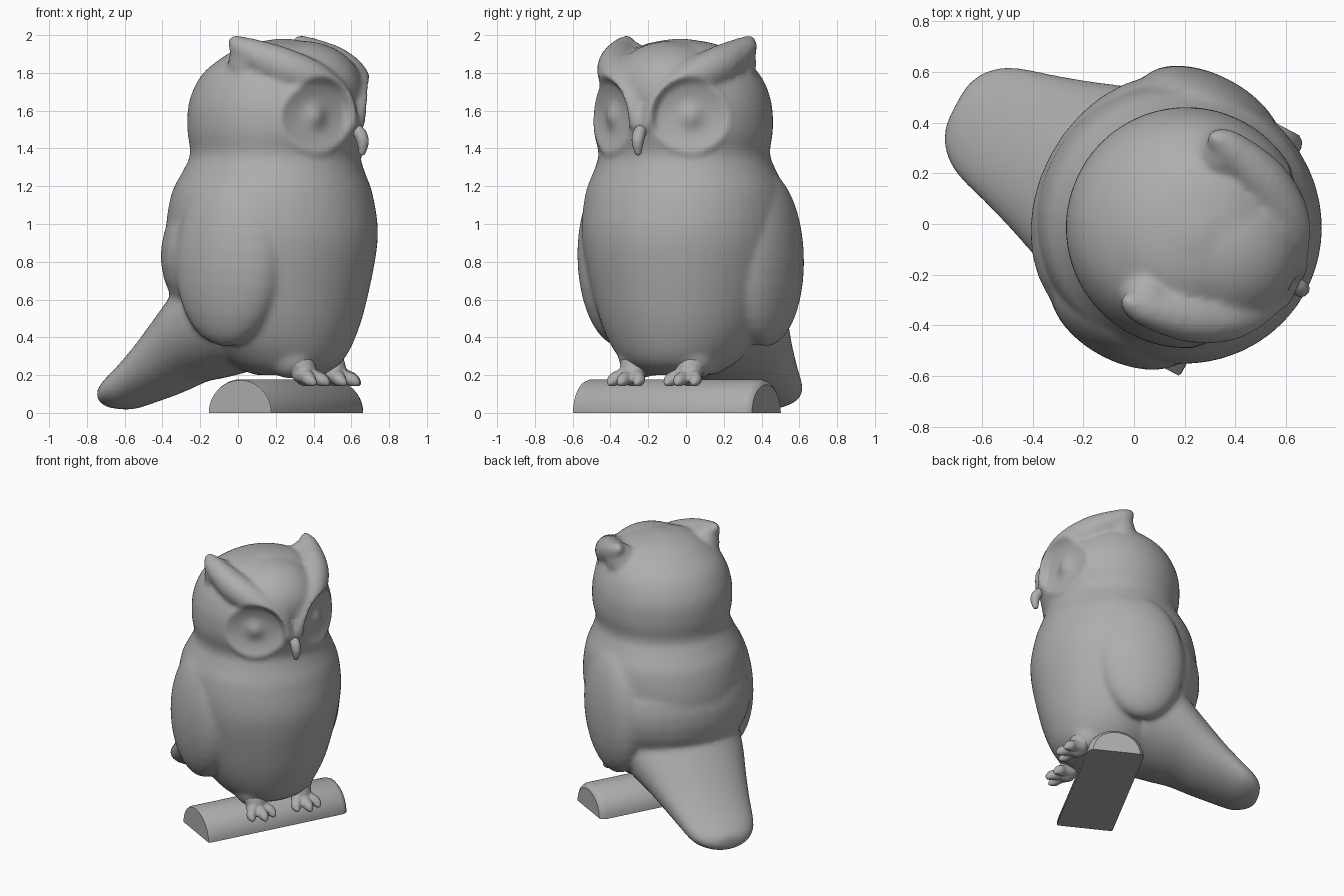
import bpy, bmesh, math
from mathutils import Matrix, Vector

if "Cube" in bpy.data.objects:
    bpy.data.objects.remove(bpy.data.objects["Cube"])

# The owl is built facing +x, then turned towards its final heading
PLACE = Matrix.Translation((0.18, 0, 0)) @ Matrix.Rotation(math.radians(-28), 4, 'Z')

clay = bpy.data.materials.new("grey_clay")
clay.diffuse_color = (0.42, 0.42, 0.42, 1)
clay.use_nodes = True
clay.node_tree.nodes["Principled BSDF"].inputs["Base Color"].default_value = clay.diffuse_color


def smooth_rows(rows, steps):
    """Catmull-Rom interpolation of a short list of tuples."""
    pts = [Vector(r) for r in rows]
    out = []
    for i in range(len(pts) - 1):
        a, b, c, d = pts[max(i - 1, 0)], pts[i], pts[i + 1], pts[min(i + 2, len(pts) - 1)]
        for k in range(steps):
            t = k / steps
            out.append(0.5 * (2 * b + (c - a) * t + (2 * a - 5 * b + 4 * c - d) * t * t
                              + (3 * b - a - 3 * c + d) * t ** 3))
    return out + [pts[-1]]


def loft(bm, rings, n=48):
    """Skin elliptical rings given as (centre, axis a, axis b)."""
    loops = []
    for c, a, b in rings:
        loops.append([bm.verts.new(c + a * math.cos(2 * math.pi * i / n)
                                   + b * math.sin(2 * math.pi * i / n)) for i in range(n)])
    for lo, hi in zip(loops, loops[1:]):
        for i in range(n):
            j = (i + 1) % n
            bm.faces.new((lo[i], lo[j], hi[j], hi[i]))
    bm.faces.new(loops[0][::-1])
    bm.faces.new(loops[-1])


def ball(bm, centre, radii, tilt=0, n=32):
    """Ellipsoid, lofted from pole to pole."""
    rot = Matrix.Rotation(tilt, 3, 'Y')
    rings = []
    for i in range(n // 2):
        t = -1.5 + 3.0 * i / (n // 2 - 1)
        rings.append((Vector(centre) + rot @ Vector((0, 0, radii[2] * math.sin(t))),
                      rot @ Vector((radii[0] * math.cos(t), 0, 0)),
                      rot @ Vector((0, radii[1] * math.cos(t), 0))))
    loft(bm, rings, n)


def chain(bm, rows, steps=5):
    """Tapered rounded limb along points (x, y, z, radius)."""
    for p in smooth_rows(rows, steps):
        ball(bm, p[:3], (p[3],) * 3, n=14)


def make(name, bm):
    bmesh.ops.recalc_face_normals(bm, faces=bm.faces)
    me = bpy.data.meshes.new(name)
    bm.to_mesh(me)
    bm.free()
    ob = bpy.data.objects.new(name, me)
    bpy.context.collection.objects.link(ob)
    me.materials.append(clay)
    return ob


def soften(ob, iterations):
    s = ob.modifiers.new("soften", 'SMOOTH')
    s.factor = 0.5
    s.iterations = iterations


def fuse(ob, voxel, iterations):
    """Blend overlapping volumes into one soft skin."""
    m = ob.modifiers.new("fuse", 'REMESH')
    m.mode = 'VOXEL'
    m.voxel_size = voxel
    soften(ob, iterations)
    dg = bpy.context.evaluated_depsgraph_get()
    me = bpy.data.meshes.new_from_object(ob.evaluated_get(dg))
    ob.modifiers.clear()
    ob.data = me


def finish(ob):
    ob.data.transform(PLACE)
    if not ob.data.materials:
        ob.data.materials.append(clay)
    ob.data.shade_smooth()


# Body and head: rows of (height, forward offset, depth radius, width radius)
bm = bmesh.new()
trunk = [(0.20, 0.10, 0.17, 0.20), (0.27, 0.07, 0.31, 0.30), (0.40, 0.03, 0.42, 0.40),
         (0.60, 0.00, 0.51, 0.48), (0.92, 0.00, 0.565, 0.545), (1.15, 0.00, 0.535, 0.535),
         (1.28, 0.01, 0.48, 0.485), (1.37, 0.02, 0.45, 0.455), (1.50, 0.03, 0.475, 0.475),
         (1.65, 0.03, 0.465, 0.465), (1.79, 0.03, 0.395, 0.41), (1.89, 0.05, 0.29, 0.31),
         (1.95, 0.06, 0.18, 0.20), (1.98, 0.07, 0.04, 0.04)]
loft(bm, [(Vector((o, 0, z)), Vector((a, 0, 0)), Vector((0, b, 0)))
          for z, o, a, b in smooth_rows(trunk, 5)])
# Forehead, and the back flowing into the tail
ball(bm, (0.18, 0, 1.71), (0.325, 0.32, 0.26))
ball(bm, (-0.16, 0, 0.83), (0.42, 0.54, 0.44))

# Tail: rows of (forward, height, half width, half thickness)
tail = [(-0.15, 0.56, 0.44, 0.34), (-0.30, 0.52, 0.42, 0.335), (-0.43, 0.45, 0.385, 0.29),
        (-0.58, 0.335, 0.33, 0.235), (-0.72, 0.23, 0.285, 0.175), (-0.84, 0.15, 0.25, 0.13),
        (-0.91, 0.12, 0.215, 0.10), (-0.97, 0.10, 0.155, 0.07), (-1.0, 0.095, 0.08, 0.04)]
loft(bm, [(Vector((x, 0, z)), Vector((0, w, 0)), Vector((0, 0, t)))
          for x, z, w, t in smooth_rows(tail, 5)])

for s in (-1, 1):
    # Folded wings, the right one carried slightly further forward
    fwd = -0.03 if s < 0 else -0.09
    ball(bm, (fwd, s * 0.42, 0.82), (0.31, 0.185 if s < 0 else 0.175, 0.47), math.radians(4))
    # Ear tufts running down into the brows
    chain(bm, [(-0.03, s * 0.365, 1.96, 0.04), (0.04, s * 0.355, 1.915, 0.075),
               (0.22, s * 0.30, 1.835, 0.105), (0.38, s * 0.205, 1.755, 0.095),
               (0.46, s * 0.10, 1.65, 0.075), (0.485, s * 0.03, 1.53, 0.05)])
    ball(bm, (0.02, s * 0.32, 1.85), (0.10, 0.10, 0.12))
    # Thighs
    ball(bm, (0.20, s * 0.17, 0.30), (0.13, 0.11, 0.12))

owl = make("owl_body", bm)
fuse(owl, 0.015, 10)

# Dished facial discs with a small eye swelling in the middle
R = 0.225
for s in (-1, 1):
    out = Vector((math.cos(0.55), s * math.sin(0.55), 0))
    centre = Vector((0.41, s * 0.25, 1.57))
    for v in owl.data.vertices:
        d = v.co - centre
        along = d.dot(out)
        flat = d - out * along
        q = flat.length / R
        if q < 1 and along > -0.25:
            side2 = flat.x ** 2 + flat.y ** 2
            target = (0.02 - side2 / 0.96 - 0.06 * (1 - q * q)
                      + 0.035 * math.exp(-(q / 0.27) ** 2))
            w = min(1, (1 - q) / 0.22)
            v.co += out * (target - along) * w * w * (3 - 2 * w)
finish(owl)
soften(owl, 5)

# Beak
bm = bmesh.new()
chain(bm, [(0.49, 0, 1.51, 0.030), (0.53, 0, 1.475, 0.036),
           (0.545, 0, 1.43, 0.032), (0.54, 0, 1.38, 0.020)])
beak = make("beak", bm)
fuse(beak, 0.008, 3)
finish(beak)

# Feet with three front toes
for s, side in ((-1, "right"), (1, "left")):
    bm = bmesh.new()
    y = s * 0.17
    chain(bm, [(0.22, y, 0.29, 0.09), (0.27, y, 0.24, 0.075), (0.29, y, 0.20, 0.06)])
    for k in (-1, 0, 1):
        reach = 0.42 if k == 0 else 0.385
        chain(bm, [(0.27, y + k * 0.025, 0.205, 0.045), (0.33, y + k * 0.055, 0.19, 0.038),
                   (reach - 0.03, y + k * 0.075, 0.175, 0.035),
                   (reach, y + k * 0.08, 0.158, 0.018)])
    foot = make(side + "_foot", bm)
    fuse(foot, 0.009, 3)
    finish(foot)

# Half-round perch, its far end slightly rounded off
bm = bmesh.new()
n = 24
loops = []
for y, k in ((-0.53, 0.97), (-0.515, 1), (0.49, 1), (0.515, 0.95), (0.53, 0.84)):
    loops.append([bm.verts.new((0.09 + 0.193 * k * math.cos(math.pi * i / n), y,
                                0.178 * k * math.sin(math.pi * i / n))) for i in range(n + 1)])
bm.faces.new(loops[0])
bm.faces.new(loops[-1][::-1])
for near, far in zip(loops, loops[1:]):
    for i in range(n + 1):
        j = (i + 1) % (n + 1)
        bm.faces.new((near[i], near[j], far[j], far[i]))
perch = make("perch_log", bm)
finish(perch)
bpy.ops.object.select_all(action='DESELECT')
perch.select_set(True)
bpy.context.view_layer.objects.active = perch
bpy.ops.object.shade_smooth_by_angle(angle=math.radians(35))
